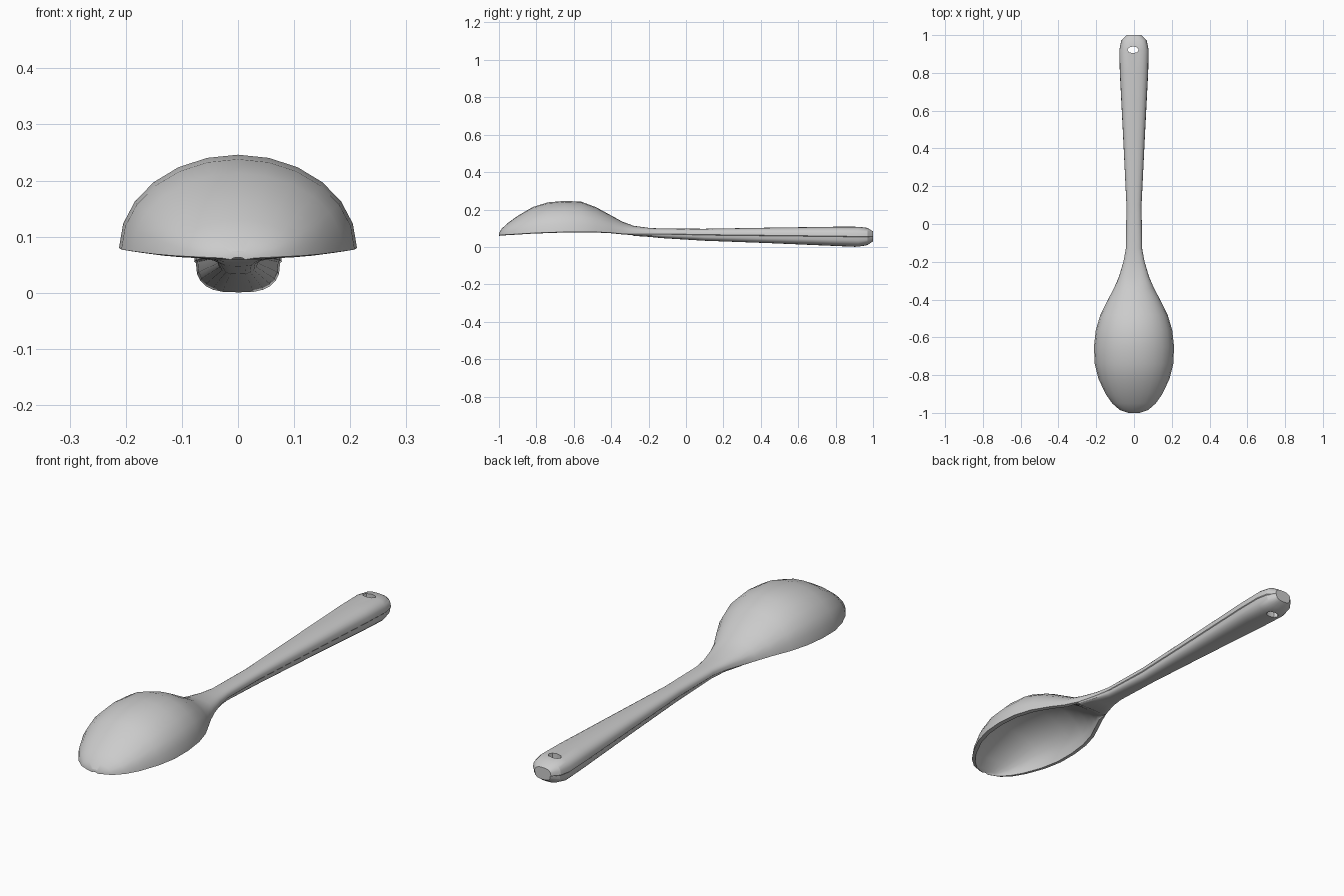
import bpy, bmesh, math

if "Cube" in bpy.data.objects:
    bpy.data.objects.remove(bpy.data.objects["Cube"])

# Spoon stations: y, half width, top z, edge z, underside z
# (underside above the edge = hollow bowl, below the edge = solid handle)
stations = [
    (-1.00, 0.030, 0.074, 0.062, 0.063),
    (-0.985, 0.075, 0.098, 0.064, 0.072),
    (-0.95, 0.115, 0.130, 0.066, 0.108),
    (-0.90, 0.150, 0.166, 0.069, 0.145),
    (-0.82, 0.188, 0.213, 0.074, 0.193),
    (-0.74, 0.208, 0.238, 0.077, 0.217),
    (-0.65, 0.212, 0.246, 0.080, 0.225),
    (-0.56, 0.202, 0.242, 0.081, 0.220),
    (-0.48, 0.178, 0.212, 0.080, 0.188),
    (-0.40, 0.138, 0.168, 0.076, 0.138),
    (-0.34, 0.106, 0.135, 0.070, 0.095),
    (-0.28, 0.080, 0.113, 0.068, 0.059),
    (-0.20, 0.056, 0.102, 0.070, 0.054),
    (-0.13, 0.043, 0.098, 0.070, 0.047),
    (0.10, 0.040, 0.097, 0.066, 0.033),
    (0.45, 0.057, 0.103, 0.062, 0.020),
    (0.80, 0.075, 0.108, 0.058, 0.005),
    (0.92, 0.078, 0.108, 0.056, 0.000),
    (0.97, 0.068, 0.102, 0.056, 0.010),
    (1.00, 0.040, 0.083, 0.056, 0.030),
]
N = 12


def section(y, w, top, edge, under):
    """Closed ring: upper arc, then lower arc coming back."""
    bowl = y < -0.3
    power = 1.0 if bowl else 0.75
    rim = 0.018 if bowl else 0.003
    ring = []
    for half_w, base, peak, order in ((w, edge, top, range(N + 1)),
                                      (w - rim, edge - 0.003, under, range(N, -1, -1))):
        for i in order:
            a = math.pi * i / N
            c, s = math.cos(a), max(0.0, math.sin(a))
            x = math.copysign(abs(c) ** power, c) * half_w
            ring.append((x, y, base + (peak - base) * s ** power))
    return ring


# Bowl and handle lofted as one body
bm = bmesh.new()
rings = [[bm.verts.new(p) for p in section(*s)] for s in stations]
count = len(rings[0])
for a, b in zip(rings, rings[1:]):
    for i in range(count):
        j = (i + 1) % count
        bm.faces.new((a[i], a[j], b[j], b[i]))
bm.faces.new(rings[0])
bm.faces.new(rings[-1])
bmesh.ops.recalc_face_normals(bm, faces=bm.faces[:])
mesh = bpy.data.meshes.new("spoon")
bm.to_mesh(mesh)
bm.free()
spoon = bpy.data.objects.new("spoon", mesh)
bpy.context.collection.objects.link(spoon)

# Hanging hole near the handle end
bpy.ops.mesh.primitive_cylinder_add(vertices=8, radius=1, depth=0.4, location=(-0.005, 0.922, 0.05))
cutter = bpy.context.object
cutter.name = "hole_cutter"
cutter.scale = (0.03, 0.018, 1)
cutter.hide_render = True
mod = spoon.modifiers.new("hanging_hole", 'BOOLEAN')
mod.operation = 'DIFFERENCE'
mod.solver = 'EXACT'
mod.object = cutter
bpy.ops.object.select_all(action='DESELECT')
spoon.select_set(True)
bpy.context.view_layer.objects.active = spoon
bpy.ops.object.modifier_apply(modifier=mod.name)
bpy.data.objects.remove(cutter, do_unlink=True)

# Smooth dome, crisp rim
bpy.ops.object.shade_smooth_by_angle(angle=math.radians(30))
